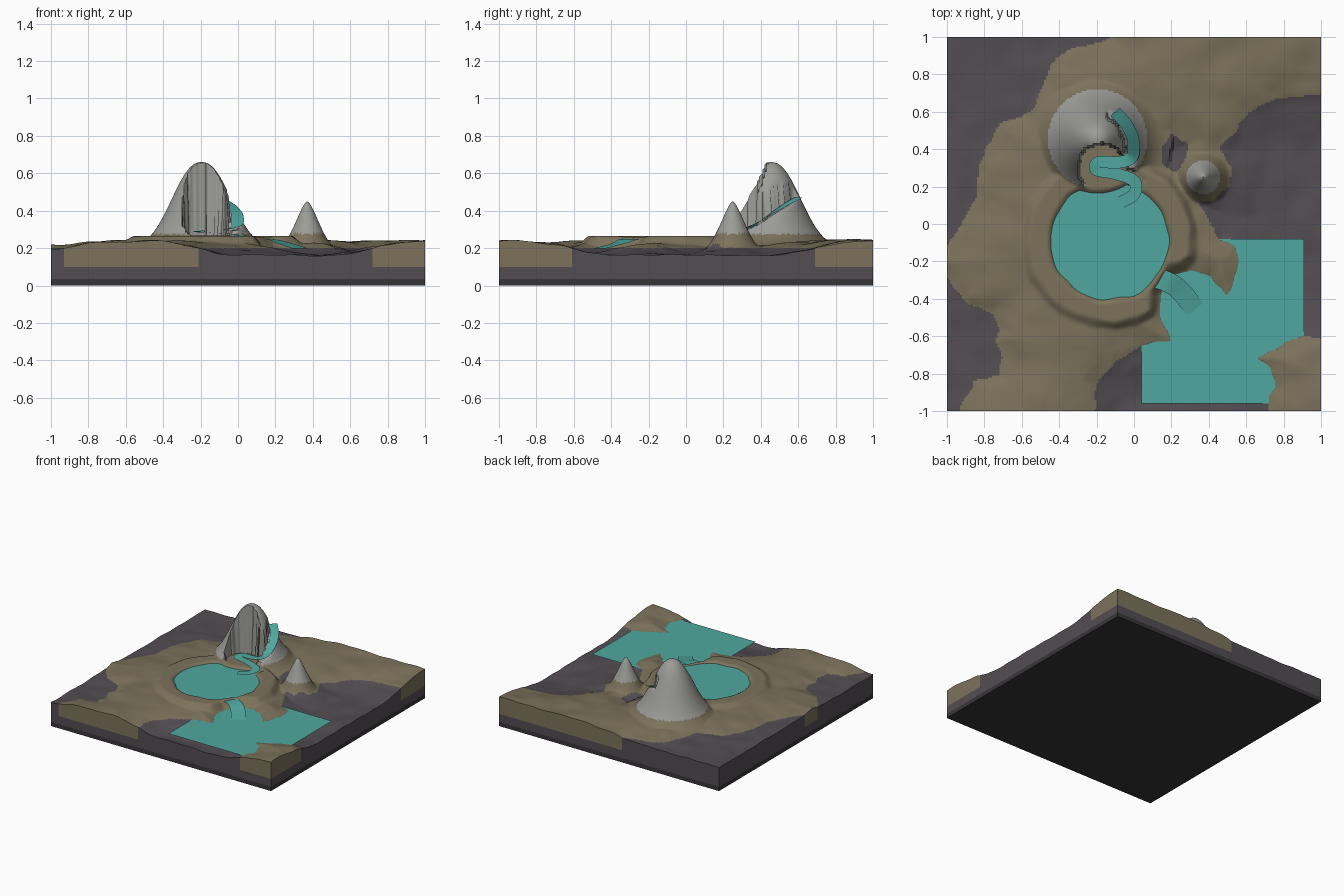
import bpy
import bmesh
import math
from mathutils import Vector, noise

if "Cube" in bpy.data.objects:
    bpy.data.objects.remove(bpy.data.objects["Cube"], do_unlink=True)


def material(name, colour):
    mat = bpy.data.materials.new(name)
    mat.use_nodes = True
    mat.diffuse_color = (*colour, 1)
    mat.node_tree.nodes["Principled BSDF"].inputs["Base Color"].default_value = (*colour, 1)
    return mat


SLATE, EARTH, ROCK, BEDROCK = range(4)
ground_materials = [
    material("dark slate", (.085, .075, .085)),
    material("brown earth", (.2, .17, .105)),
    material("grey rock", (.33, .33, .315)),
    material("deep bedrock", (.04, .036, .04)),
]
water_material = material("teal water", (.08, .39, .35))

# Outlines of the low slate areas; everything outside them is brown earth
west_lowland = [(-1.2, 1.2), (-.1, 1.2), (-.12, 1), (-.2, .97), (-.35, .93), (-.45, .85),
                (-.5, .7), (-.55, .6), (-.72, .53), (-.78, .42), (-.83, .32), (-.84, .15),
                (-.92, 0), (-1, -.12), (-1.2, -.15)]
south_west_lowland = [(-1.2, -.25), (-1, -.28), (-.9, -.42), (-.76, -.48), (-.72, -.57),
                      (-.74, -.62), (-.7, -.72), (-.72, -.8), (-.85, -.84), (-.93, -.97),
                      (-.93, -1.2), (-1.2, -1.2)]
east_lowland = [(1.2, .7), (.75, .67), (.62, .6), (.5, .45), (.46, .4), (.52, .3), (.51, .2),
                (.42, .12), (.34, .12), (.4, .03), (.45, -.07), (.55, -.13), (.56, -.25),
                (.5, -.38), (.4, -.28), (.3, -.24), (.2, -.28), (.14, -.38), (.14, -.5),
                (.2, -.62), (.04, -.65), (-.1, -.74), (-.2, -.85), (-.22, -1.2), (.72, -1.2),
                (.72, -.92), (.76, -.87), (.73, -.77), (.66, -.72), (.78, -.65), (.9, -.6),
                (1.2, -.62)]
small_hollow = [(.15, .42), (.2, .48), (.29, .43), (.27, .33), (.22, .27), (.15, .32)]


def edge_list(outline):
    return [(*a, *b) for a, b in zip(outline, outline[1:] + outline[:1])]


LOWLANDS = [edge_list(o) for o in (west_lowland, south_west_lowland, east_lowland, small_hollow)]


def shore_distance(x, y):
    """Distance to the nearest lowland outline, negative inside a lowland."""
    x += .012 * noise.noise((x * 14, y * 14, 3))
    y += .012 * noise.noise((x * 14, y * 14, 8))
    nearest, inside = 9, False
    for edges in LOWLANDS:
        for ax, ay, bx, by in edges:
            dx, dy = bx - ax, by - ay
            t = ((x - ax) * dx + (y - ay) * dy) / (dx * dx + dy * dy)
            t = 0 if t < 0 else 1 if t > 1 else t
            d = (x - ax - t * dx) ** 2 + (y - ay - t * dy) ** 2
            if d < nearest:
                nearest = d
            if (ay > y) != (by > y) and x < ax + (y - ay) * dx / dy:
                inside = not inside
    return -math.sqrt(nearest) if inside else math.sqrt(nearest)


def smooth(a, b, v):
    t = min(max((v - a) / (b - a), 0), 1)
    return t * t * (3 - 2 * t)


def spline(points, steps=8):
    """Smooth path through the points."""
    pts = [Vector(p) for p in points]
    pts = [2 * pts[0] - pts[1]] + pts + [2 * pts[-1] - pts[-2]]
    path = []
    for a, b, c, d in zip(pts, pts[1:], pts[2:], pts[3:]):
        for i in range(steps):
            t = i / steps
            path.append(.5 * (2 * b + (c - a) * t + (2 * a - 5 * b + 4 * c - d) * t * t
                              + (3 * b - a - 3 * c + d) * t ** 3))
    return path + [pts[-2]]


stream_path = spline([(-.1, .6, .47), (-.04, .53, .43), (-.005, .45, .38), (-.01, .36, .32),
                      (-.08, .33, .297), (-.19, .33, .293), (-.2, .29, .285), (-.1, .27, .28),
                      (0, .23, .272), (0, .16, .265), (-.08, .11, .257)])
outflow_path = spline([(.06, -.27, .253), (.18, -.31, .246), (.25, -.36, .225), (.33, -.46, .199)])
LAKE = (-.13, -.09)


def ground_height(x, y, s):
    # Rolling earth above the shore line, sunken slate below it
    if s > 0:
        z = .2 + .045 * (1 - math.exp(-s / .15))
    else:
        z = .2 - (.05 if x > -.3 and y < .8 else .01) * (1 - math.exp(s / .15))
    z += .012 * noise.noise((x * 6, y * 6, 1)) * min(1, abs(s) / .08)
    # Flat rim and bowl of the round lake
    r = math.hypot(x - LAKE[0], y - LAKE[1]) + .015 * noise.noise((x * 9, y * 9, 5))
    rim = .265 - .05 * (1 - smooth(.27, .34, r))
    z += (rim - z) * (1 - smooth(.42, .48, r)) * smooth(0, .07, s)
    # Large mountain and small peak
    r = math.hypot(x + .195, y - .455)
    if r < .4:
        z = max(z, .2 + .46 * math.exp(-(r / .205) ** 2.3))
    r = math.hypot(x - .37, y - .25)
    z = max(z, .15 + .3 * math.exp(-(r / .1) ** 1.6))
    # Cliff bay and stream canyon cut into the mountain
    wobble = .012 * noise.noise((x * 25, y * 25, 2))
    if math.hypot(x + .17, y - .3) + wobble < .13:
        z = min(z, .267)
    if -.3 < x < .12 and .05 < y < .7:
        near = min(stream_path, key=lambda p: (p.x - x) ** 2 + (p.y - y) ** 2)
        if math.hypot(near.x - x, near.y - y) + wobble < .05:
            z = min(z, near.z - .012)
    return z


def add_object(name, bm, materials, smooth_angle=None):
    mesh = bpy.data.meshes.new(name)
    bm.to_mesh(mesh)
    bm.free()
    obj = bpy.data.objects.new(name, mesh)
    bpy.context.collection.objects.link(obj)
    for mat in materials:
        mesh.materials.append(mat)
    if smooth_angle:
        bpy.ops.object.select_all(action='DESELECT')
        obj.select_set(True)
        bpy.context.view_layer.objects.active = obj
        bpy.ops.object.shade_smooth_by_angle(angle=math.radians(smooth_angle))
    return obj


# Terrain block: sculpted top
bm = bmesh.new()
bmesh.ops.create_grid(bm, x_segments=200, y_segments=200, size=1)
shore = {}
for v in bm.verts:
    shore[v] = shore_distance(v.co.x, v.co.y)
    v.co.z = ground_height(v.co.x, v.co.y, shore[v])
for f in bm.faces:
    high = f.calc_center_median().z > .276
    earth = sum(shore[v] for v in f.verts) > 0
    f.material_index = ROCK if high else EARTH if earth else SLATE

# Terrain block: layered sides and underside
rim_edges = [e for e in bm.edges if e.is_boundary]
for level in (.1, .035, 0):
    grown = bmesh.ops.extrude_edge_only(bm, edges=rim_edges)["geom"]
    for v in grown:
        if isinstance(v, bmesh.types.BMVert):
            v.co.z = level
    for f in grown:
        if isinstance(f, bmesh.types.BMFace):
            c = f.calc_center_median()
            earth = level == .1 and shore_distance(c.x, c.y) > 0
            f.material_index = EARTH if earth else BEDROCK if level == 0 else SLATE
    rim_edges = [e for e in grown if isinstance(e, bmesh.types.BMEdge) and e.is_boundary]
for f in bmesh.ops.holes_fill(bm, edges=rim_edges, sides=0)["faces"]:
    f.material_index = BEDROCK
bmesh.ops.recalc_face_normals(bm, faces=bm.faces)
add_object("terrain", bm, ground_materials, 50)

# Round upper lake
bm = bmesh.new()
bmesh.ops.create_circle(bm, cap_ends=True, segments=64, radius=.33)
bmesh.ops.translate(bm, verts=bm.verts, vec=(*LAKE, .25))
add_object("upper_lake", bm, [water_material])

# Square lower lake, its shore formed by the ground
bm = bmesh.new()
bm.faces.new([bm.verts.new((x, y, .2)) for x, y in
              ((.04, -.96), (.91, -.96), (.91, -.08), (.04, -.08))])
add_object("lower_lake", bm, [water_material])


def ribbon(name, path, width):
    bm = bmesh.new()
    rows = []
    for i, p in enumerate(path):
        along = path[min(i + 1, len(path) - 1)] - path[max(i - 1, 0)]
        side = Vector((-along.y, along.x, 0)).normalized() * width / 2
        rows.append((bm.verts.new(p + side), bm.verts.new(p - side)))
    for (a, b), (c, d) in zip(rows, rows[1:]):
        bm.faces.new((a, b, d, c))
    bmesh.ops.recalc_face_normals(bm, faces=bm.faces)
    if sum(f.normal.z for f in bm.faces) < 0:
        bmesh.ops.reverse_faces(bm, faces=bm.faces)
    return add_object(name, bm, [water_material], 40)


# Mountain stream and the fall between the lakes
ribbon("mountain_stream", stream_path, .065)
ribbon("lake_outflow", outflow_path, .11)
